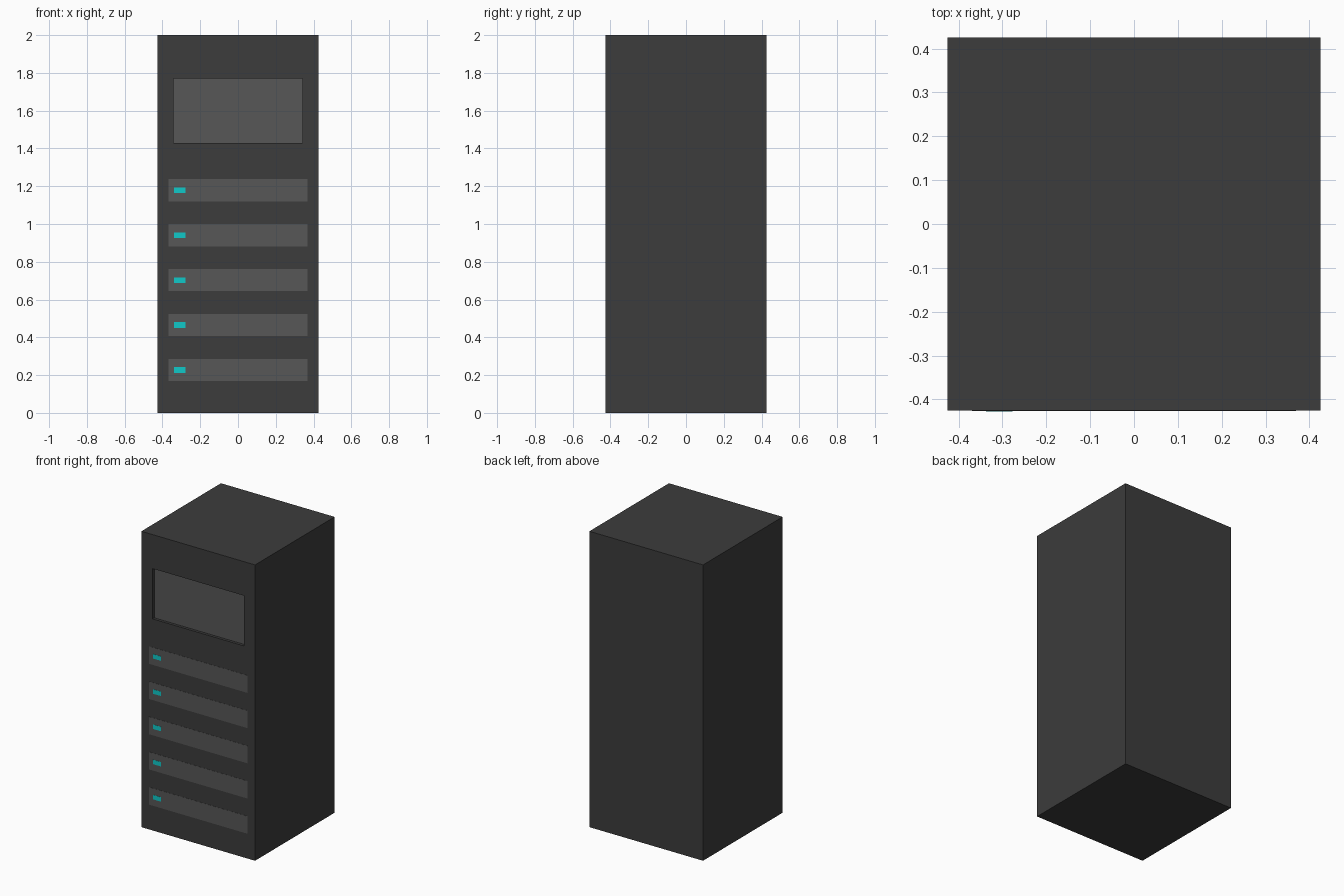
import bpy

if "Cube" in bpy.data.objects:
    bpy.data.objects.remove(bpy.data.objects["Cube"])

HALF = 0.425          # half width and depth of the cabinet
HEIGHT = 2.0
FRONT = -HALF


def material(name, rgb):
    mat = bpy.data.materials.new(name)
    mat.diffuse_color = (*rgb, 1.0)
    mat.use_nodes = True
    mat.node_tree.nodes["Principled BSDF"].inputs["Base Color"].default_value = mat.diffuse_color
    return mat


def box(name, x, y, z, mat=None):
    """Box from (min, max) ranges on each axis."""
    size = [r[1] - r[0] for r in (x, y, z)]
    centre = [(r[0] + r[1]) / 2 for r in (x, y, z)]
    bpy.ops.mesh.primitive_cube_add(size=1, location=centre)
    obj = bpy.context.object
    obj.name = name
    obj.scale = size
    bpy.ops.object.transform_apply(location=False, rotation=False, scale=True)
    if mat:
        obj.data.materials.append(mat)
    return obj


dark = material("cabinet_dark", (0.045, 0.045, 0.045))
grey = material("panel_grey", (0.095, 0.095, 0.095))
teal = material("light_teal", (0.005, 0.58, 0.58))

# Cabinet with a shallow recess for the screen
SCREEN_X = (-0.341, 0.341)
SCREEN_Z = (1.43, 1.77)
RECESS = 0.02
cabinet = box("cabinet", (-HALF, HALF), (-HALF, HALF), (0, HEIGHT), dark)
cutter = box("screen_cutter", SCREEN_X, (FRONT - 0.1, FRONT + RECESS), SCREEN_Z, dark)
cutter.hide_render = True
cutter.hide_viewport = True
cut = cabinet.modifiers.new("screen_recess", 'BOOLEAN')
cut.operation = 'DIFFERENCE'
cut.solver = 'EXACT'
cut.object = cutter

# Screen plate on the recess floor
box("screen", SCREEN_X, (FRONT + RECESS - 0.001, FRONT + RECESS + 0.004), SCREEN_Z, grey)

# Five drive bays, each with a small status light
for i in range(5):
    z = 0.227 + i * 0.238
    box(f"drive_bay_{i + 1}", (-0.369, 0.369), (FRONT - 0.001, FRONT + 0.004),
        (z - 0.059, z + 0.059), grey)
    box(f"status_light_{i + 1}", (-0.338, -0.277), (FRONT - 0.002, FRONT + 0.003),
        (z - 0.015, z + 0.015), teal)
